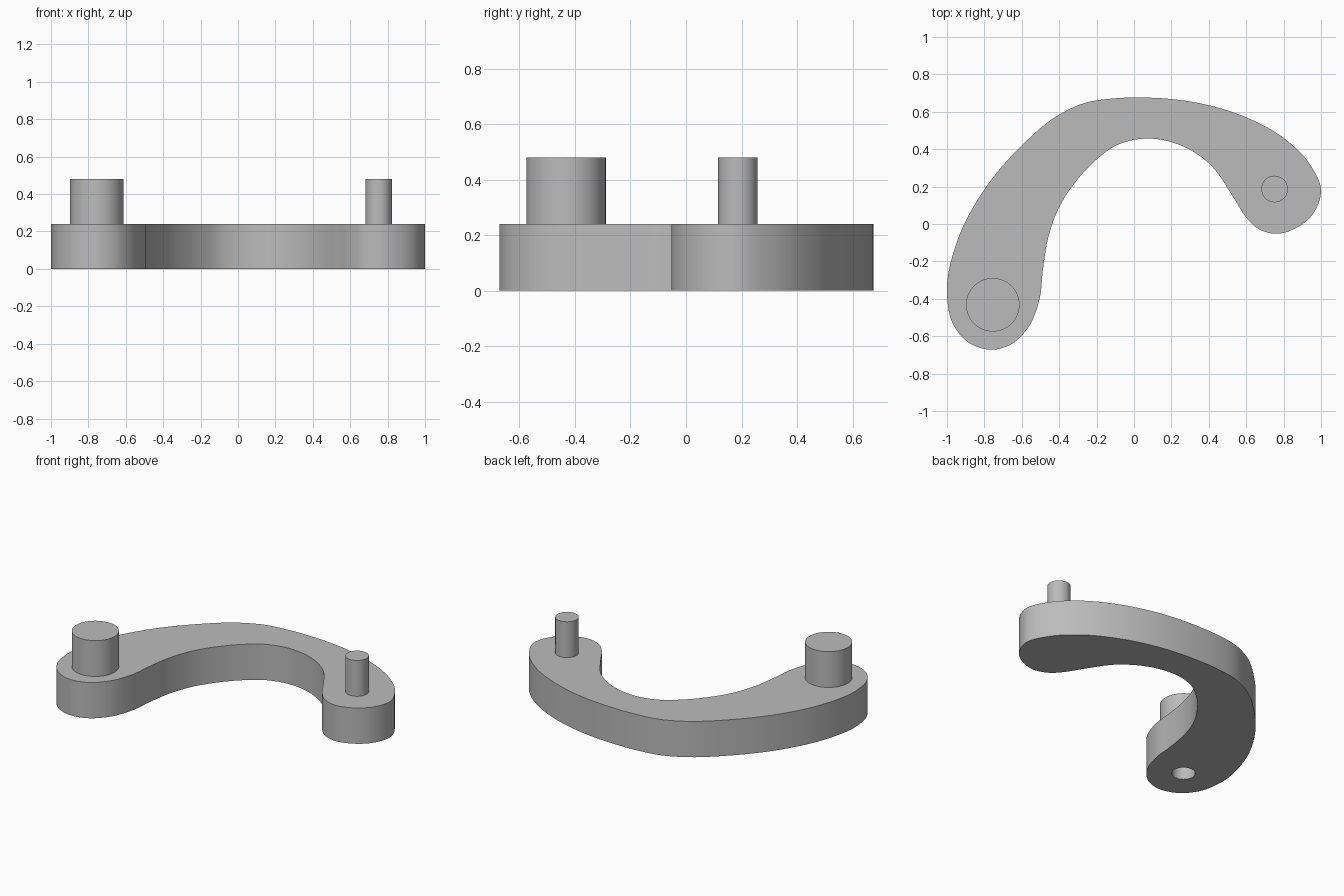
import bpy
import bmesh
import math
from mathutils import Vector
from mathutils.geometry import interpolate_bezier

if "Cube" in bpy.data.objects:
    bpy.data.objects.remove(bpy.data.objects["Cube"])

THICK = 0.24
PIN_TOP = 0.48
BIG_END = Vector((-0.755, -0.432))
SMALL_END = Vector((0.752, 0.187))

grey = bpy.data.materials.new("plain grey")
grey.use_nodes = True
colour = (0.5, 0.5, 0.5, 1)
grey.diffuse_color = colour
grey.node_tree.nodes["Principled BSDF"].inputs["Base Color"].default_value = colour


def smooth_loop(points, steps=8):
    """Closed smooth curve through the points."""
    pts = [Vector((x, y, 0)) for x, y in points]
    n = len(pts)

    def handle(i):
        # tangent blended by the lengths of the neighbouring spans
        a, b, c = pts[i - 1], pts[i], pts[(i + 1) % n]
        p, q = (b - a).length, (c - b).length
        return ((b - a) / p * q + (c - b) / q * p) / (p + q)

    loop = []
    for i in range(n):
        j = (i + 1) % n
        third = (pts[j] - pts[i]).length / 3
        loop += interpolate_bezier(pts[i], pts[i] + handle(i) * third,
                                   pts[j] - handle(j) * third, pts[j], steps + 1)[:-1]
    return loop


def circle(centre, radius, count=64):
    angles = [2 * math.pi * k / count for k in range(count)]
    return [Vector((centre.x + radius * math.cos(a), centre.y + radius * math.sin(a), 0))
            for a in angles]


def prism(name, outline, bottom, top):
    """Extrude a flat outline between two heights."""
    bm = bmesh.new()
    base = bm.faces.new([bm.verts.new((p.x, p.y, bottom)) for p in outline])
    extruded = bmesh.ops.extrude_face_region(bm, geom=[base], use_keep_orig=True)["geom"]
    verts = [g for g in extruded if isinstance(g, bmesh.types.BMVert)]
    bmesh.ops.translate(bm, verts=verts, vec=(0, 0, top - bottom))
    bmesh.ops.recalc_face_normals(bm, faces=bm.faces)
    mesh = bpy.data.meshes.new(name)
    bm.to_mesh(mesh)
    bm.free()
    mesh.materials.append(grey)
    obj = bpy.data.objects.new(name, mesh)
    bpy.context.collection.objects.link(obj)
    return obj


# Curved arm: outer edge, small rounded end, inner edge, large rounded end
outer = [(-1.0, -0.38), (-0.945, -0.09), (-0.8, 0.185), (-0.6, 0.42), (-0.4, 0.585),
         (-0.27, 0.645), (-0.1, 0.672), (0.05, 0.676), (0.2, 0.668), (0.4, 0.635),
         (0.6, 0.57), (0.8, 0.46), (0.94, 0.32)]
small_end = [(1.0, 0.18), (0.95, 0.045), (0.87, -0.02), (0.75, -0.052), (0.655, -0.02)]
inner = [(0.6, 0.035), (0.53, 0.145), (0.4, 0.325), (0.2, 0.438), (0.045, 0.456),
         (-0.105, 0.415), (-0.2, 0.345), (-0.32, 0.215), (-0.4, 0.09), (-0.457, -0.067),
         (-0.487, -0.245)]
large_end = [(-0.505, -0.4), (-0.57, -0.56), (-0.66, -0.645), (-0.755, -0.672),
             (-0.89, -0.63), (-0.97, -0.53)]
arm = prism("arm", smooth_loop(outer + small_end + inner + large_end), 0, THICK)

# Round socket in the underside of the large end
cutter = prism("socket_cutter", circle(BIG_END, 0.071), -0.1, THICK + 0.1)
cutter.hide_render = True
cut = arm.modifiers.new("socket", "BOOLEAN")
cut.operation = "DIFFERENCE"
cut.solver = "EXACT"
cut.object = cutter
bpy.context.view_layer.objects.active = arm
arm.select_set(True)
bpy.ops.object.modifier_apply(modifier=cut.name)
bpy.data.objects.remove(cutter)

# Upright pins, the thick one closing the socket
thick_pin = prism("thick_pin", circle(BIG_END, 0.143), THICK, PIN_TOP)
thin_pin = prism("thin_pin", circle(SMALL_END, 0.071), THICK, PIN_TOP)

# Smooth walls with crisp rims
bpy.ops.object.select_all(action="DESELECT")
for obj in (arm, thick_pin, thin_pin):
    obj.select_set(True)
bpy.context.view_layer.objects.active = arm
bpy.ops.object.shade_smooth_by_angle(angle=math.radians(35))
